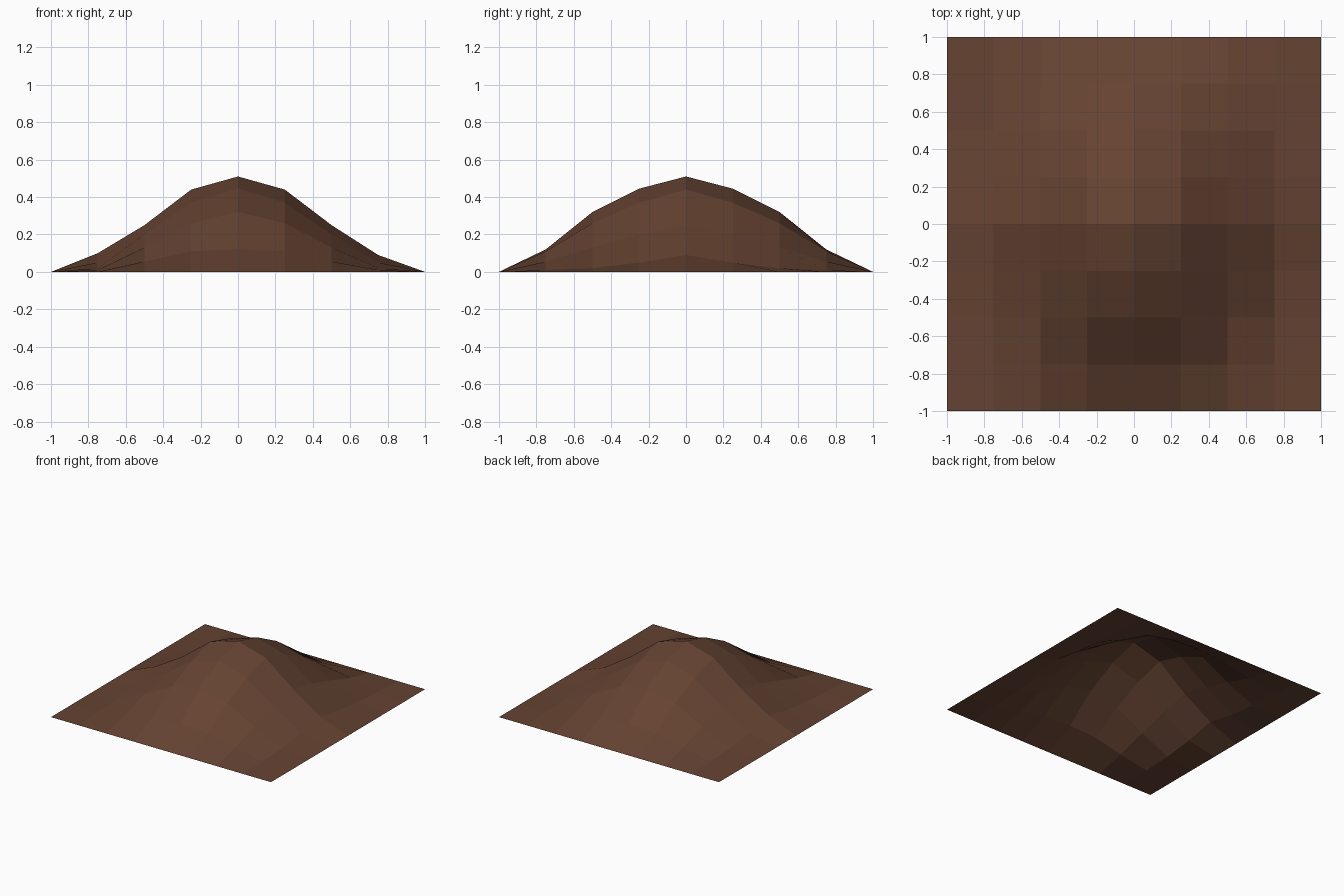
import bpy, bmesh

if "Cube" in bpy.data.objects:
    bpy.data.objects.remove(bpy.data.objects["Cube"])

# Quadrant heights: rows are |y| = 0, .25 .. 1, columns are |x| = 0, .25 .. 1
HEIGHTS = [
    [0.51, 0.44, 0.25, 0.09, 0],
    [0.445, 0.37, 0.20, 0.05, 0],
    [0.32, 0.26, 0.13, 0.02, 0],
    [0.12, 0.11, 0.055, 0.01, 0],
    [0, 0, 0, 0, 0],
]

# Open 8 x 8 sheet of ground raised into a mound
bm = bmesh.new()
bmesh.ops.create_grid(bm, x_segments=8, y_segments=8, size=1.0)
for v in bm.verts:
    col, row = round(abs(v.co.x) * 4), round(abs(v.co.y) * 4)
    v.co.z = HEIGHTS[row][col]
    if col == 3 and row == 0 and v.co.x < 0:
        v.co.z += 0.01  # left foot is slightly fuller

mesh = bpy.data.meshes.new("dirt_mound")
bm.to_mesh(mesh)
bm.free()

# Single earth colour
earth = bpy.data.materials.new("earth_brown")
earth.diffuse_color = (0.130, 0.056, 0.032, 1)
earth.use_nodes = True
earth.node_tree.nodes["Principled BSDF"].inputs["Base Color"].default_value = earth.diffuse_color
mesh.materials.append(earth)
mound = bpy.data.objects.new("dirt_mound", mesh)
bpy.context.collection.objects.link(mound)
